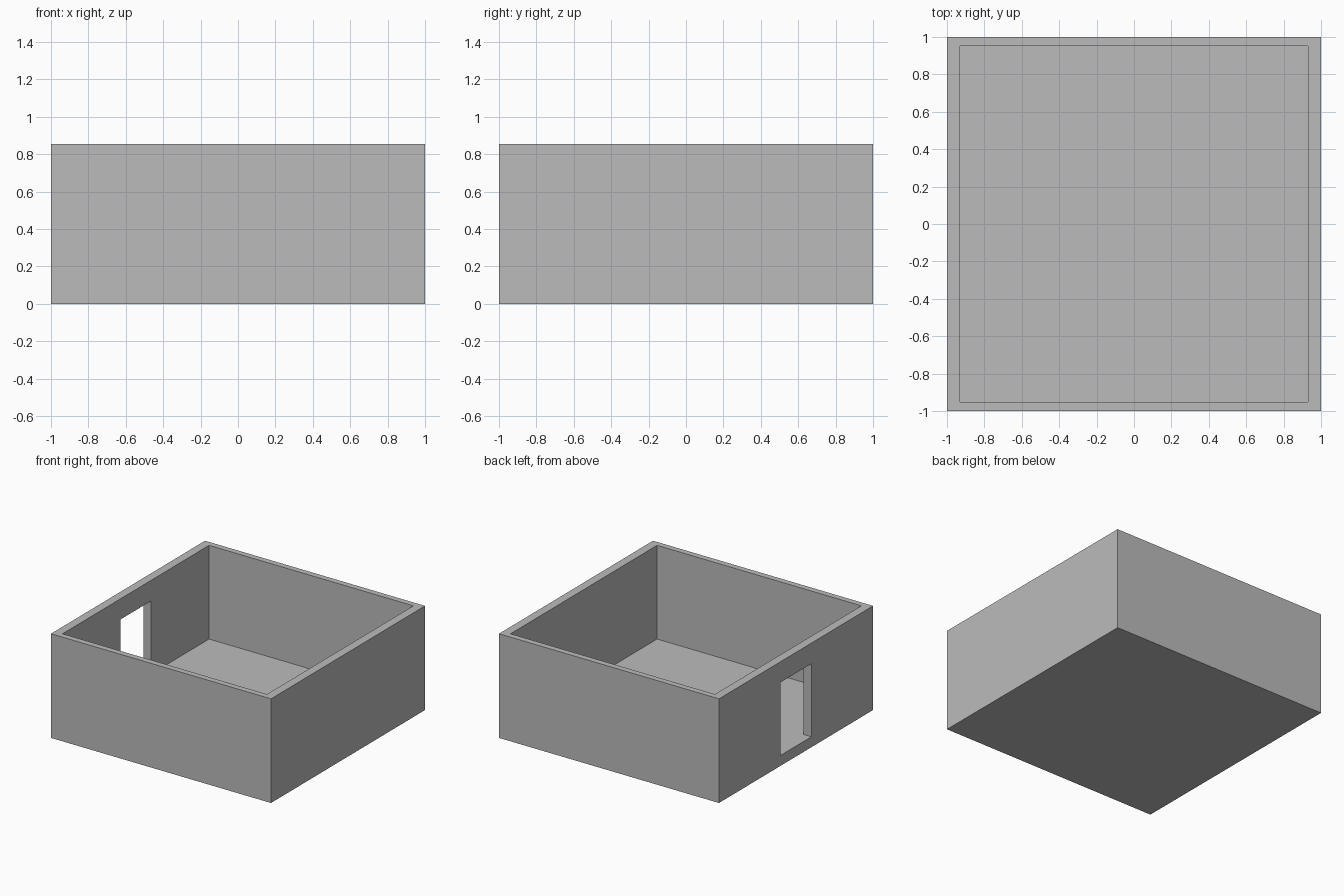
import bpy
import bmesh
from mathutils import Vector

cube = bpy.data.objects.get("Cube")
if cube:
    bpy.data.objects.remove(cube, do_unlink=True)

HEIGHT = 0.856
FLOOR = 0.086
DOOR_TOP = 0.686
DOOR_HALF = 0.2
INNER_X, INNER_Y = 0.929, 0.951

grey = bpy.data.materials.new("plain grey")
grey.use_nodes = True
colour = (0.5, 0.5, 0.5, 1)
grey.diffuse_color = colour
grey.node_tree.nodes["Principled BSDF"].inputs["Base Color"].default_value = colour


def box(name, low, high):
    """Axis-aligned box between two corners."""
    low, high = Vector(low), Vector(high)
    bm = bmesh.new()
    bmesh.ops.create_cube(bm, size=1)
    for v in bm.verts:
        v.co = Vector(high[i] if v.co[i] > 0 else low[i] for i in range(3))
    mesh = bpy.data.meshes.new(name)
    bm.to_mesh(mesh)
    bm.free()
    mesh.materials.append(grey)
    obj = bpy.data.objects.new(name, mesh)
    bpy.context.collection.objects.link(obj)
    return obj


# Solid block that becomes the floor and four walls
shell = box("room_shell", (-1, -1, 0), (1, 1, HEIGHT))

# Open-topped interior, then the doorway through the -x wall, level with the floor
cutters = [
    box("interior_cutter", (-INNER_X, -INNER_Y, FLOOR), (INNER_X, INNER_Y, HEIGHT + 0.2)),
    box("doorway_cutter", (-1.2, -DOOR_HALF, FLOOR), (-0.7, DOOR_HALF, DOOR_TOP)),
]
for cutter in cutters:
    cutter.hide_render = True
    cut = shell.modifiers.new(cutter.name, 'BOOLEAN')
    cut.operation = 'DIFFERENCE'
    cut.solver = 'EXACT'
    cut.object = cutter

# Bake the cuts and drop the helpers
bpy.context.view_layer.update()
evaluated = shell.evaluated_get(bpy.context.evaluated_depsgraph_get())
result = bpy.data.meshes.new_from_object(evaluated)
shell.modifiers.clear()
shell.data = result
for cutter in cutters:
    bpy.data.objects.remove(cutter, do_unlink=True)
